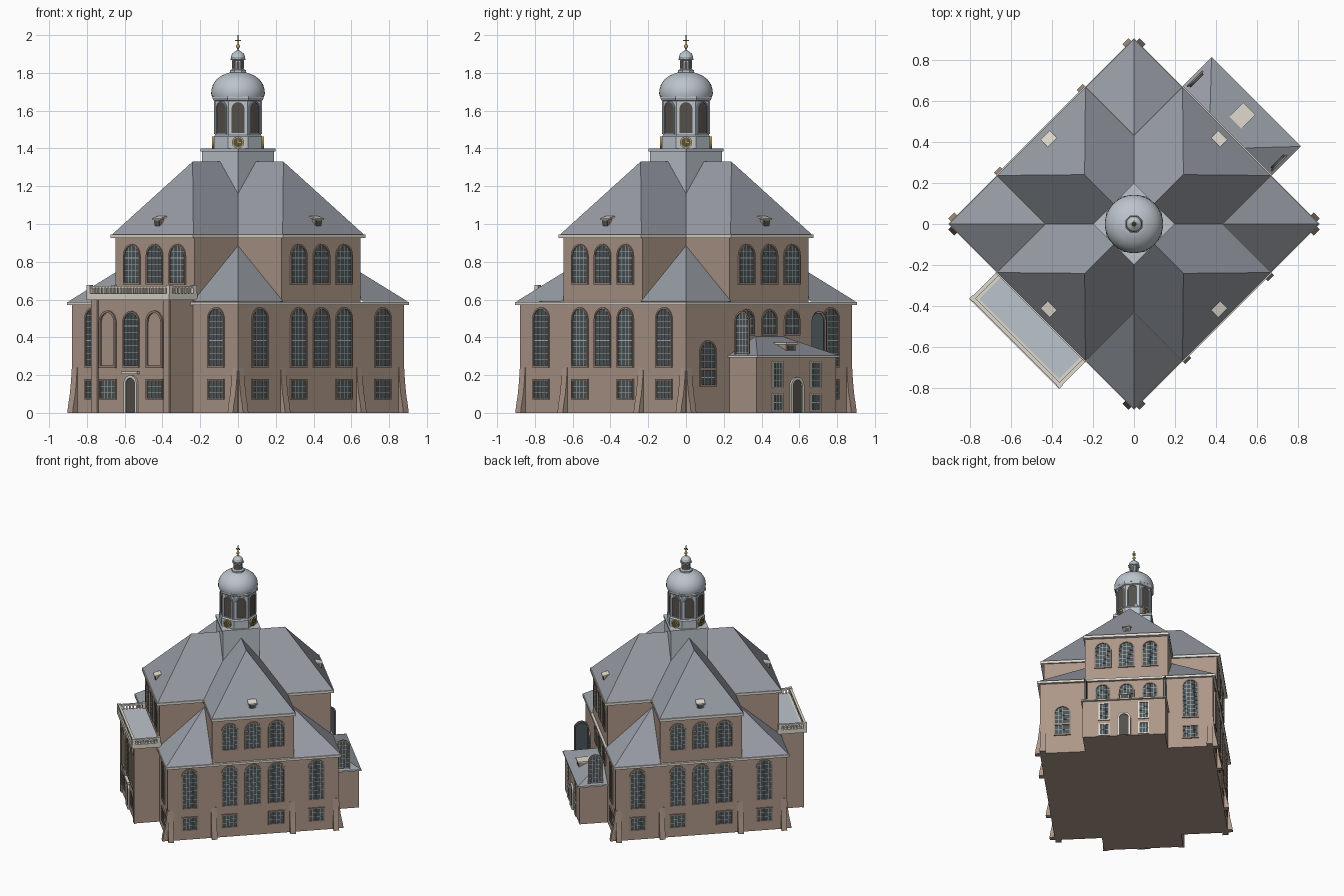
import bpy, bmesh
from math import sin, cos, pi, sqrt
from mathutils import Matrix, Vector

if "Cube" in bpy.data.objects:
    bpy.data.objects.remove(bpy.data.objects["Cube"])

# The church is built square to its own axes, then turned 45 degrees at the end
TURN = Matrix.Rotation(pi / 4, 4, 'Z')
COLORS = dict(brick=(.42, .31, .25), trim=(.74, .70, .62), slate=(.31, .33, .37), lead=(.50, .55, .60),
              glass=(.07, .09, .10), frame=(.32, .24, .19), bars=(.45, .48, .47), gold=(.55, .38, .10),
              dark=(.09, .08, .07))
MATS = {}
for key, c in COLORS.items():
    MATS[key] = bpy.data.materials.new(key)
    MATS[key].diffuse_color = (*c, 1)
parts = {}


def add(name, mat, verts, faces):
    p = parts.setdefault(name, (mat, [], []))
    o = len(p[1])
    p[1].extend(Vector(v) for v in verts)
    p[2].extend([i + o for i in f] for f in faces)


def extrude(name, mat, pts, d0, d1, M=Matrix()):
    n = len(pts)
    vs = [M @ Vector((x, y, d)) for d in (d0, d1) for x, y in pts]
    fs = [[i, (i + 1) % n, n + (i + 1) % n, n + i] for i in range(n)]
    add(name, mat, vs, fs + [list(range(n))[::-1], list(range(n, 2 * n))])


def rect(x0, x1, y0, y1):
    return [(x0, y0), (x1, y0), (x1, y1), (x0, y1)]


def box(name, mat, x0, x1, y0, y1, z0, z1, M=Matrix()):
    extrude(name, mat, rect(x0, x1, y0, y1), z0, z1, M)


def wall(ang, dist):
    """Wall frame: (along, height, outward) -> building."""
    return Matrix.Rotation(ang, 4, 'Z') @ Matrix(((0, 0, 1, dist), (1, 0, 0, 0), (0, 1, 0, 0), (0, 0, 0, 1)))


def lathe(name, mat, prof, n, rot=0.0):
    vs = [(r * cos(rot + 2 * pi * i / n), r * sin(rot + 2 * pi * i / n), z) for r, z in prof for i in range(n)]
    fs = [[j * n + i, j * n + (i + 1) % n, (j + 1) * n + (i + 1) % n, (j + 1) * n + i]
          for j in range(len(prof) - 1) for i in range(n)]
    k = (len(prof) - 1) * n
    add(name, mat, vs, fs + [list(range(n))[::-1], list(range(k, k + n))])


def outline(a, w, z0, z1, arched, grow=0.0):
    h = w / 2 + grow
    z0 -= grow
    z1 += grow
    if not arched:
        return rect(a - h, a + h, z0, z1)
    return [(a - h, z0), (a + h, z0)] + [(a + h * cos(pi * i / 10), z1 - h + h * sin(pi * i / 10)) for i in range(11)]


def ring(name, mat, M, inner, outer, d):
    n = len(inner)
    vs = [M @ Vector((x, y, e)) for o, e in ((outer, 0), (outer, d), (inner, d), (inner, 0)) for x, y in o]
    add(name, mat, vs, [[k * n + i, k * n + (i + 1) % n, (k + 1) * n + (i + 1) % n, (k + 1) * n + i]
                        for k in range(3) for i in range(n)])


def window(M, a, z0, z1, w=.104, arched=True, trim='frame', cols=4):
    inner = outline(a, w, z0, z1, arched)
    extrude('window_glass', 'glass', inner, -.01, .002, M)
    ring('window_frames_' + trim, trim, M, inner, outline(a, w, z0, z1, arched, .009), .008)
    r = w / 2
    for i in range(1, cols):
        x = -r + w * i / cols
        top = z1 - r + sqrt(r * r - x * x) if arched else z1
        box('window_bars', 'bars', a + x - .0015, a + x + .0015, z0, top, 0, .004, M)
    n = max(2, round((z1 - z0) / .035))
    for i in range(1, n):
        z = z0 + (z1 - z0) * i / n
        over = z - (z1 - r)
        h = sqrt(r * r - over * over) if arched and over > 0 else r
        box('window_bars', 'bars', a - h, a + h, z - .0015, z + .0015, 0, .004, M)


def door(M, a, w, h):
    inner = outline(a, w, .0, h, True)
    extrude('doors', 'dark', inner, -.01, .003, M)
    ring('door_surrounds', 'trim', M, inner, outline(a, w, .014, h, True, .014), .012)


def cross(l, w):
    return [(l, -w), (l, w), (w, w), (w, l), (-w, l), (-w, w), (-l, w), (-l, -w), (-w, -w), (-w, -l), (w, -l), (w, -w)]


# Main walls and cornices
S, W = .622, .297
box('lower_walls', 'brick', -S, S, -S, S, 0, .58)
extrude('upper_walls', 'brick', cross(S, W), .575, .93)
box('lower_cornice', 'trim', -.64, .64, -.64, .64, .57, .588)
extrude('upper_cornice', 'trim', cross(.645, .308), .925, .945)

for k in range(4):
    R = Matrix.Rotation(k * pi / 2, 4, 'Z')
    # Cross-shaped hipped roof, one arm at a time, and the corner roofs
    e, q, z = .638, .304, .945
    arm = [(0, 0, 1.33), (.34, 0, 1.33), (e, -q, z), (e, q, z), (q, -q, z), (q, q, z)]
    add('main_roof', 'slate', [R @ Vector(v) for v in arm], [(1, 2, 3), (0, 4, 2, 1), (0, 1, 3, 5)])
    corner = [(.636, .636, .589), (.636, W, .589), (W, .636, .589), (W, W, .885)]
    add('corner_roofs', 'slate', [R @ Vector(v) for v in corner], [(0, 2, 3), (0, 3, 1)])
    # Roof dormers
    D = R
    box('dormers', 'brick', .55, .60, -.025, .025, .95, 1.025, D)
    box('dormer_glass', 'glass', .599, .603, -.017, .017, .985, 1.018, D)
    vs = [(u, v, zz + t) for u, zz in ((.545, 1.04), (.612, 1.022)) for v in (-.032, .032) for t in (0, .008)]
    add('dormer_caps', 'trim', [D @ Vector(v) for v in vs],
        [(0, 1, 3, 2), (4, 6, 7, 5), (0, 4, 5, 1), (2, 3, 7, 6), (1, 5, 7, 3), (0, 2, 6, 4)])
    # Windows of each side (0 = rear annex side, 2 = entrance side)
    M = wall(k * pi / 2, S)
    for a in (-.17, 0, .17):
        window(M, a, .69, .885)
        if k % 2:
            window(M, a, .25, .55)
            if a:
                window(M, a, .08, .17, arched=False)
        elif k == 0:
            window(M, a, .42, .54, .095)
    for a in (-.46, .46):
        if k == 0 and a < 0:
            window(M, a, .24, .375)
            window(M, a, .15, .225, arched=False)
        else:
            window(M, a, .25, .55)
            window(M, a, .08, .17, arched=False)
    # Curved buttresses
    B = M @ Matrix(((0, 0, 1, 0), (0, 1, 0, 0), (1, 0, 0, 0), (0, 0, 0, 1)))
    prof = [(-.01, 0), (.036, 0), (.03, .04), (.017, .1), (.008, .17), (.002, .24), (-.01, .24)]
    for a in (-.6, -.285, .285, .6) if k % 2 else (-.6, .6):
        extrude('buttresses', 'brick', prof, a - .02, a + .02, B)

# Entrance block with flat roof and balustrade
U, V = .797, .285
box('entrance_walls', 'brick', -U, -S + .01, -V, V, 0, .61)
box('entrance_cornice', 'trim', -.825, -.61, -.308, .308, .598, .632)
box('entrance_roof', 'lead', -.79, -.61, -.275, .275, .62, .636)
F = wall(pi, U)
for a in (-.27, .27):
    box('entrance_pilasters', 'brick', a - .022, a + .022, 0, .6, -.005, .01, F)
for a in (-.175, .175):
    ring('blind_arches', 'frame', F, outline(a, .1, .25, .53, True), outline(a, .1, .25, .53, True, .012), .01)
    window(F, a, .08, .17, arched=False)
window(F, 0, .25, .53)
door(F, 0, .07, .185)
box('door_hood', 'trim', -.06, .06, .205, .22, 0, .02, F)
for s in (-1, 1):
    G = wall(s * pi / 2, V)
    window(G, s * -.71, .25, .53, .09)
    window(G, s * -.71, .08, .17, .09, arched=False)
    box('balustrade_rails', 'trim', -.82, -.63, s * .298 - .009, s * .298 + .009, .66, .672)
    for i in range(7):
        u = -.78 + i * .024
        box('balusters', 'trim', u - .005, u + .005, s * .298 - .005, s * .298 + .005, .63, .662)
    for u in (-.811, -.63):
        box('balustrade_posts', 'trim', u - .012, u + .012, s * .298 - .012, s * .298 + .012, .63, .676)
box('balustrade_rails', 'trim', -.82, -.802, -.3, .3, .66, .672)
for i in range(23):
    v = -.264 + i * .024
    box('balusters', 'trim', -.816, -.806, v - .005, v + .005, .63, .662)

# Low rear annex with hipped lean-to roof
A = .826
box('annex_walls', 'brick', S - .01, A, -.297, .297, 0, .3)
box('annex_cornice', 'trim', S - .01, .842, -.308, .308, .293, .304)
add('annex_roof', 'slate', [(.84, -.306, .304), (.84, .306, .304), (S, .306, .304), (S, -.306, .304),
                            (S, -.1, .405), (S, .1, .405)], [(0, 1, 5, 4), (1, 2, 5), (3, 0, 4)])
box('annex_dormer', 'brick', .71, .785, -.035, .035, .31, .362)
box('annex_dormer_cap', 'trim', .698, .795, -.042, .042, .362, .372)
box('annex_dormer_glass', 'glass', .784, .788, -.025, .025, .332, .358)
N = wall(0, A)
for a in (-.142, .142):
    window(N, a, .14, .265, .06, False, 'trim', 3)
    window(N, a, .015, .095, .06, False, 'trim', 3)
door(N, 0, .07, .175)

# Tower plinth and octagonal drum (octagons have flats on the axes)
box('tower_plinth', 'lead', -.134, .134, -.134, .134, 1.1, 1.388)
box('tower_plinth_cap', 'lead', -.14, .14, -.14, .14, 1.385, 1.4)
K = 1 / cos(pi / 8)
lathe('drum', 'lead', [(r * K, z) for r, z in ((.128, 1.4), (.128, 1.462), (.121, 1.472), (.121, 1.65),
                                               (.13, 1.655), (.136, 1.668), (.136, 1.675))], 8, pi / 8)
for k in range(8):
    M = wall(k * pi / 4, .121)
    o = outline(0, .068, 1.482, 1.645, True)
    extrude('belfry_openings', 'dark', o, -.01, .002, M)
    ring('belfry_arches', 'lead', M, o, outline(0, .068, 1.482, 1.645, True, .005), .006)
    if k % 2:
        C = wall(k * pi / 4, .128)
        disc = lambda r: [(r * cos(pi * i / 12), 1.432 + r * sin(pi * i / 12)) for i in range(24)]
        extrude('clock_faces', 'dark', disc(.03), -.01, .006, C)
        ring('clock_rims', 'gold', C, disc(.025), disc(.032), .009)
        box('clock_hands', 'gold', -.002, .002, 1.43, 1.452, .005, .008, C)
        box('clock_hands', 'gold', -.002, .015, 1.43, 1.434, .005, .008, C)

# Dome, lantern, finial
lathe('dome', 'lead', [(.138, 1.672), (.142, 1.69), (.141, 1.712), (.132, 1.74), (.115, 1.764), (.09, 1.784),
                       (.06, 1.797), (.04, 1.803)], 32)
lathe('lantern', 'lead', [(r * K, z) for r, z in ((.043, 1.798), (.043, 1.814), (.03, 1.82), (.03, 1.866),
                                                  (.04, 1.87), (.04, 1.876))], 8, pi / 8)
for k in range(8):
    extrude('lantern_openings', 'dark', outline(0, .016, 1.824, 1.862, True), -.005, .001, wall(k * pi / 4, .03))
lathe('lantern_dome', 'lead', [(.035, 1.874), (.038, 1.884), (.033, 1.9), (.02, 1.911), (.008, 1.918), (.004, 1.93)], 20)
lathe('finial_rod', 'dark', [(.004, 1.915), (.003, 2.0)], 8)
lathe('finial_ball', 'gold', [(.002, 1.928), (.009, 1.934), (.011, 1.941), (.009, 1.948), (.002, 1.954)], 12)
for t in (1, 3):
    box('finial_cross', 'gold', -.017, .017, -.002, .002, 1.969, 1.974, Matrix.Rotation(t * pi / 4, 4, 'Z'))

# Make the objects
SMOOTH = {'dome', 'lantern_dome', 'finial_ball', 'buttresses'}
for name, (mat, verts, faces) in parts.items():
    me = bpy.data.meshes.new(name)
    me.from_pydata([TURN @ v for v in verts], [], faces)
    bm = bmesh.new()
    bm.from_mesh(me)
    if name.endswith('roof') or name.endswith('roofs'):
        bmesh.ops.remove_doubles(bm, verts=bm.verts, dist=.0001)
    bmesh.ops.recalc_face_normals(bm, faces=bm.faces)
    bm.to_mesh(me)
    bm.free()
    me.materials.append(MATS[mat])
    ob = bpy.data.objects.new(name, me)
    bpy.context.collection.objects.link(ob)
    if name in SMOOTH:
        bpy.ops.object.select_all(action='DESELECT')
        ob.select_set(True)
        bpy.context.view_layer.objects.active = ob
        bpy.ops.object.shade_smooth_by_angle()

for m in bpy.data.materials:
    if m.users and not m.is_grease_pencil:
        m.use_nodes = True
        m.node_tree.nodes["Principled BSDF"].inputs["Base Color"].default_value = m.diffuse_color
